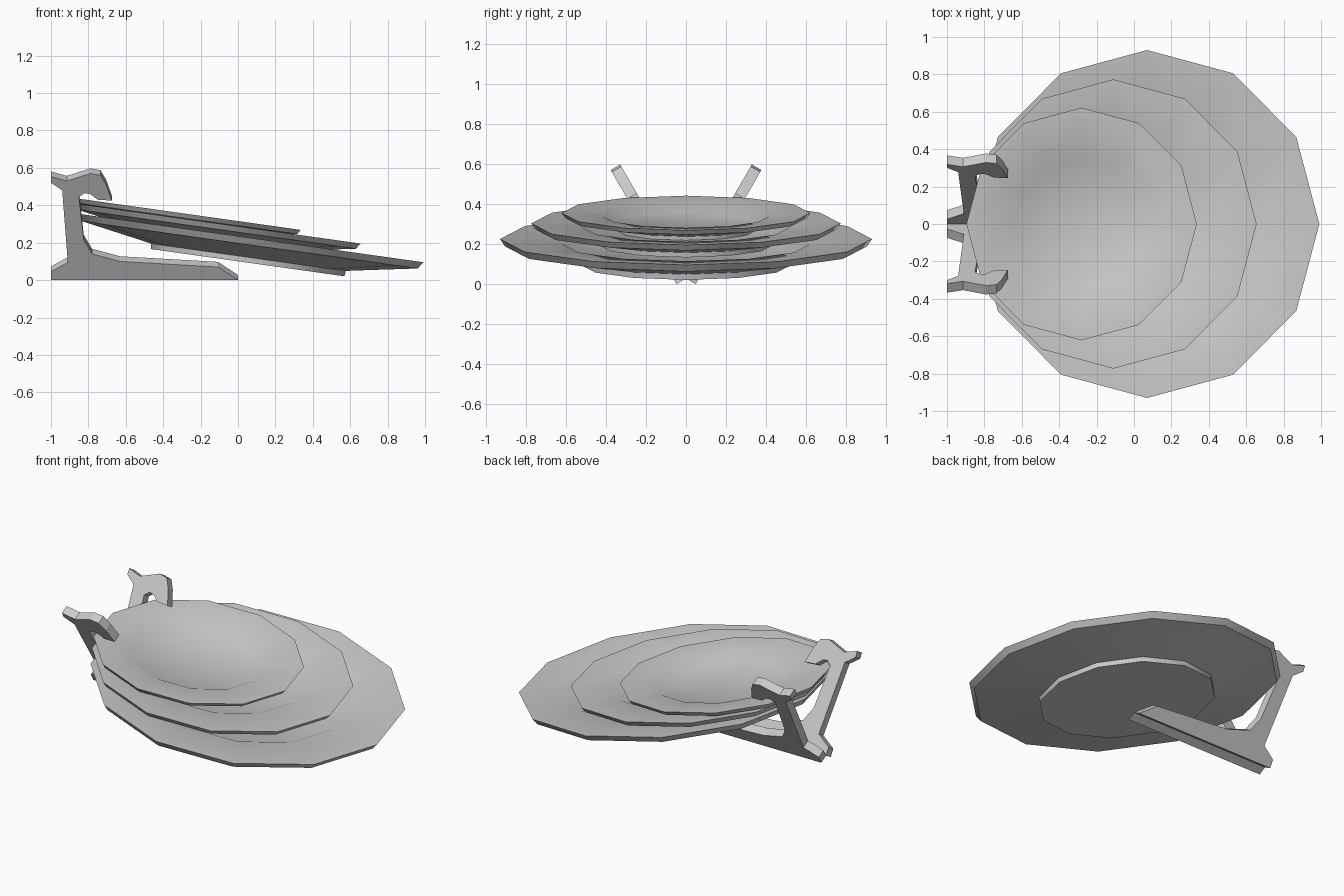
import bpy, bmesh
from math import sin, cos, pi, radians
from mathutils import Matrix

if "Cube" in bpy.data.objects:
    bpy.data.objects.remove(bpy.data.objects["Cube"])

SIDES = 12
# half cross-section of a plate with rim radius 1: floor, well, rim, edge, underside, foot
PLATE = [(0, -.085), (.57, -.075), (.67, -.026), (1, 0), (.973, -.04),
         (.6, -.105), (.565, -.112), (.562, -.143), (0, -.143)]


def make_object(name, bm, matrix=Matrix()):
    bmesh.ops.recalc_face_normals(bm, faces=bm.faces)
    mesh = bpy.data.meshes.new(name)
    bm.to_mesh(mesh)
    bm.free()
    mesh.transform(matrix)
    ob = bpy.data.objects.new(name, mesh)
    bpy.context.collection.objects.link(ob)
    return ob


def plate(name, radius, x, z):
    bm = bmesh.new()
    rings = []
    for r, h in PLATE:
        n = SIDES if r else 1
        rings.append([bm.verts.new((radius * r * cos(2 * pi * i / SIDES),
                                    radius * r * sin(2 * pi * i / SIDES),
                                    radius * h)) for i in range(n)])
    for a, b in zip(rings, rings[1:]):
        for i in range(SIDES):
            j = (i + 1) % SIDES
            quad = [a[i % len(a)], a[j % len(a)], b[j % len(b)], b[i % len(b)]]
            bm.faces.new(list(dict.fromkeys(quad)))
    ob = make_object(name, bm, Matrix.Translation((x, 0, z)) @ Matrix.Rotation(radians(8), 4, 'Y'))
    bpy.ops.object.select_all(action='DESELECT')
    ob.select_set(True)
    bpy.context.view_layer.objects.active = ob
    bpy.ops.object.shade_smooth_by_angle(angle=radians(31))


# stacked plates, tilted down towards +x
plate("large_plate", .93, .07, .225)
plate("medium_plate", .773, -.11, .303)
plate("small_plate", .622, -.28, .355)

# stand: one leaning hook-shaped side, mirrored into a V
SIDE = [(-1, 0), (-1, .045), (-.91, .095), (-.94, .48), (-1, .52), (-1, .553),
        (-.915, .53), (-.79, .57), (-.735, .56), (-.705, .51), (-.675, .425),
        (-.75, .43), (-.79, .46), (-.82, .465), (-.85, .445), (-.825, .215),
        (-.78, .14), (-.63, .1), (-.107, .07), (0, 0)]
LEAN, THICK = radians(30), .055
bm = bmesh.new()
offset = (0, -THICK * cos(LEAN), THICK * sin(LEAN))
face = bm.faces.new([bm.verts.new((x, -offset[1] + z * sin(LEAN) / cos(LEAN), z)) for x, z in SIDE])
ext = bmesh.ops.extrude_face_region(bm, geom=[face], use_keep_orig=True)
bmesh.ops.translate(bm, vec=offset, verts=[v for v in ext['geom'] if isinstance(v, bmesh.types.BMVert)])
stand = make_object("stand", bm)
mirror = stand.modifiers.new("mirror", 'MIRROR')
mirror.use_axis = (False, True, False)
mirror.use_mirror_merge = False
